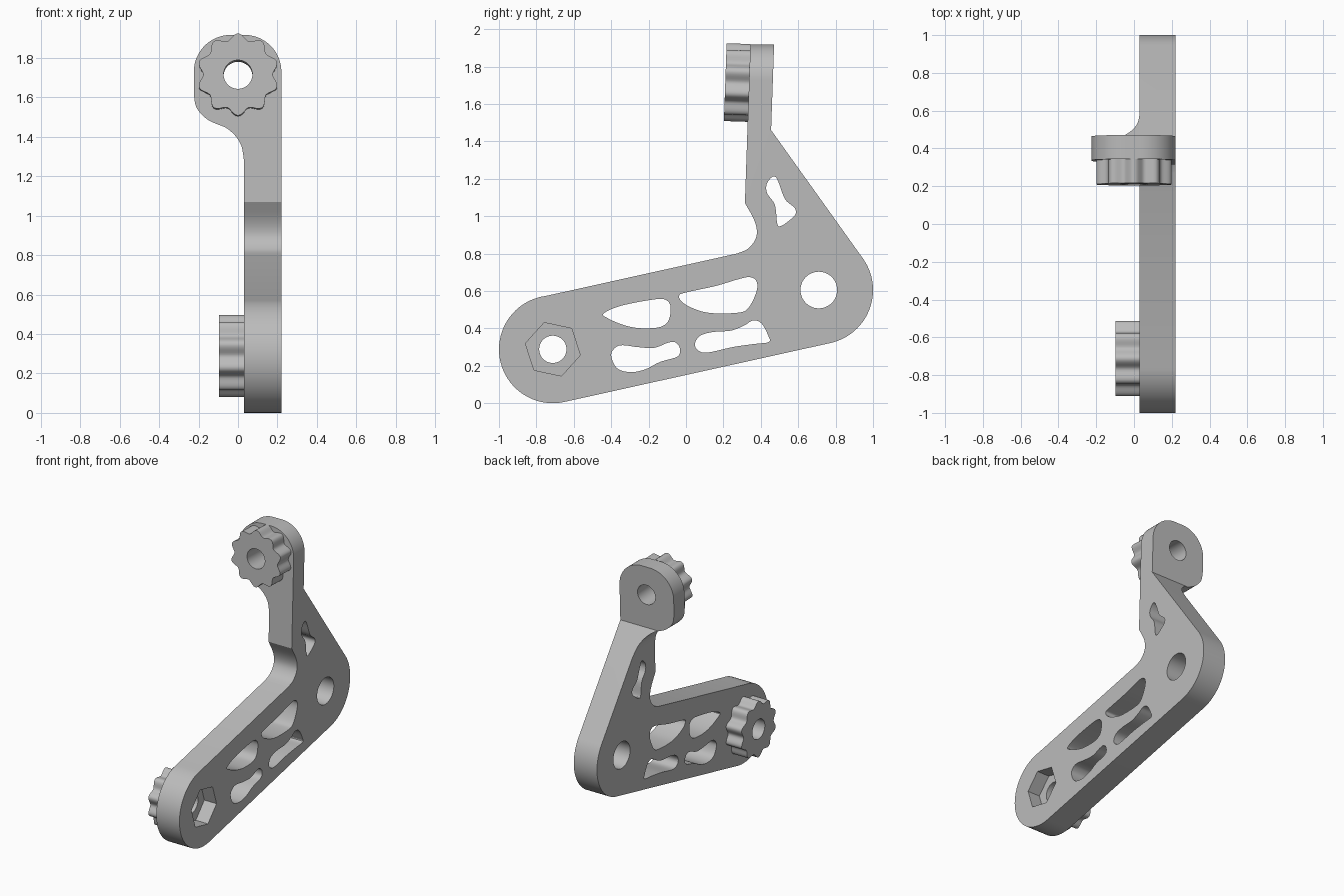
import bpy
import bmesh
from math import sin, cos, radians, tau
from mathutils import Matrix, Vector

cube = bpy.data.objects.get("Cube")
if cube:
    bpy.data.objects.remove(cube, do_unlink=True)

grey = bpy.data.materials.new("plain_grey")
grey.use_nodes = True
grey.diffuse_color = (0.5, 0.5, 0.5, 1)
grey.node_tree.nodes["Principled BSDF"].inputs["Base Color"].default_value = (0.5, 0.5, 0.5, 1)

# Local frames: prisms are drawn in local XY and extruded along local Z
SIDE = Matrix(((0, 0, 1, 0), (1, 0, 0, 0), (0, 1, 0, 0), (0, 0, 0, 1)))
FRONT = Matrix.Rotation(radians(90), 4, "X")
TILTED = Matrix.Rotation(radians(88), 4, "X")


def arc(cx, cy, r, start, end, steps=24):
    angles = [radians(start + (end - start) * i / steps) for i in range(steps + 1)]
    return [(cx + r * cos(a), cy + r * sin(a)) for a in angles]


def circle(cx, cy, r, sides=48, turn=0):
    return arc(cx, cy, r, turn, turn + 360, sides)[:-1]


def spline(points, closed=False, steps=5):
    """Smooth curve running through the given points."""
    p = [Vector(q) for q in points]
    n = len(p)
    pick = (lambda i: p[i % n]) if closed else (lambda i: p[max(0, min(n - 1, i))])
    out = []
    for i in range(n if closed else n - 1):
        a, b, c, d = (pick(i + k) for k in (-1, 0, 1, 2))
        for s in range(steps):
            t = s / steps
            out.append(tuple(0.5 * (2 * b + (c - a) * t + (2 * a - 5 * b + 4 * c - d) * t * t
                                    + (3 * b - a - 3 * c + d) * t ** 3)))
    return out if closed else out + [tuple(p[-1])]


def prism(name, outline, low, high, frame):
    bm = bmesh.new()
    base = bm.faces.new([bm.verts.new((u, v, low)) for u, v in outline])
    top = bmesh.ops.extrude_face_region(bm, geom=[base])["geom"]
    bmesh.ops.translate(bm, vec=(0, 0, high - low),
                        verts=[g for g in top if isinstance(g, bmesh.types.BMVert)])
    bmesh.ops.recalc_face_normals(bm, faces=bm.faces)
    bm.transform(frame)
    mesh = bpy.data.meshes.new(name)
    bm.to_mesh(mesh)
    bm.free()
    mesh.materials.append(grey)
    obj = bpy.data.objects.new(name, mesh)
    bpy.context.collection.objects.link(obj)
    return obj


def combine(obj, tool, operation):
    """Apply a boolean and drop the tool object."""
    mod = obj.modifiers.new("cut", "BOOLEAN")
    mod.operation, mod.object, mod.solver = operation, tool, "EXACT"
    bpy.context.view_layer.update()
    result = bpy.data.meshes.new_from_object(obj.evaluated_get(bpy.context.evaluated_depsgraph_get()))
    obj.modifiers.clear()
    obj.data = result
    bpy.data.objects.remove(tool, do_unlink=True)


def cut(obj, outline, low, high, frame):
    combine(obj, prism("cutter", outline, low, high, frame), "DIFFERENCE")


def scalloped(lobes=10, steps=12):
    count = lobes * steps
    out = []
    for i in range(count):
        a = tau * i / count
        r = 0.192 + 0.016 * cos(lobes * a)
        out.append((-r * sin(a), r * cos(a)))
    return out


# Arm: side outline crossed with front outline
elbow = spline([(0.315, 1.07), (0.362, 0.985), (0.379, 0.92), (0.368, 0.87), (0.33, 0.825), (0.273, 0.80)])
side = (arc(-0.712, 0.288, 0.288, 97, 282.5, 40)
        + arc(0.71, 0.605, 0.29, 282.5, 395, 28)
        + [(0.455, 1.46), (0.474, 2), (0.347, 2)] + elbow)
neck = spline([(-0.224, 1.62), (-0.215, 1.56), (-0.19, 1.52), (-0.15, 1.485), (-0.10, 1.462),
               (-0.065, 1.448), (-0.03, 1.422), (0, 1.387), (0.02, 1.345), (0.03, 1.28)])
front = ([(0.22, -0.1)] + arc(0.033, 1.73, 0.187, 0, 90)
         + arc(-0.037, 1.73, 0.187, 90, 180) + neck + [(0.03, -0.1)])
arm = prism("bracket_arm", side, -0.3, 0.3, SIDE)
combine(arm, prism("front_shape", front, -1.1, 1.1, FRONT), "INTERSECT")

# Lightening windows
windows = [
    [(-.44, .48), (-.35, .52), (-.19, .552), (-.115, .555), (-.083, .52), (-.09, .45),
     (-.12, .415), (-.17, .402), (-.26, .402), (-.34, .42), (-.42, .455)],
    [(-.037, .575), (0, .592), (.16, .627), (.27, .66), (.34, .674), (.378, .65),
     (.375, .59), (.33, .505), (.27, .483), (.13, .482), (.04, .506), (-.02, .54)],
    [(-.4, .255), (-.38, .295), (-.34, .31), (-.26, .3), (-.17, .296), (-.1, .322),
     (-.06, .326), (-.033, .295), (-.045, .25), (-.14, .22), (-.22, .18), (-.3, .166), (-.37, .188)],
    [(.048, .32), (.075, .36), (.14, .38), (.24, .388), (.31, .415), (.36, .443),
     (.405, .425), (.44, .36), (.443, .327), (.36, .316), (.25, .3), (.11, .27), (.06, .287)],
    [(.43, 1.165), (.45, 1.2), (.475, 1.212), (.495, 1.18), (.53, 1.09), (.58, 1.045),
     (.585, 1.01), (.55, .975), (.507, .947), (.488, .96), (.475, 1.06), (.435, 1.12)],
]
for window in windows:
    cut(arm, spline(window, closed=True), -0.1, 0.3, SIDE)

# Pivot hole, lower bolt hole, nut recess and head bolt hole
head = Matrix.Translation((0, 0.338, 1.712)) @ TILTED
foot = Matrix.Translation((0, -0.712, 0.288)) @ SIDE
cut(arm, circle(0.71, 0.605, 0.098), -0.1, 0.3, SIDE)
cut(arm, circle(0, 0, 0.073), -0.1, 0.3, foot)
cut(arm, circle(0, 0, 0.15, 6, 48), 0.12, 0.3, foot)
cut(arm, circle(0, 0, 0.073), -0.3, 0.1, head)

# Scalloped knobs, each with a bolt hole
upper_knob = prism("upper_knob", scalloped(), 0, 0.128, head)
cut(upper_knob, circle(0, 0, 0.073), -0.1, 0.3, head)
lower_knob = prism("lower_knob", scalloped(), -0.097, 0.03, foot)
cut(lower_knob, circle(0, 0, 0.073), -0.2, 0.2, foot)

# Smooth curved walls, keep corners crisp
bpy.ops.object.select_all(action="DESELECT")
for part in (arm, upper_knob, lower_knob):
    part.select_set(True)
bpy.context.view_layer.objects.active = arm
bpy.ops.object.shade_smooth_by_angle(angle=radians(26))
